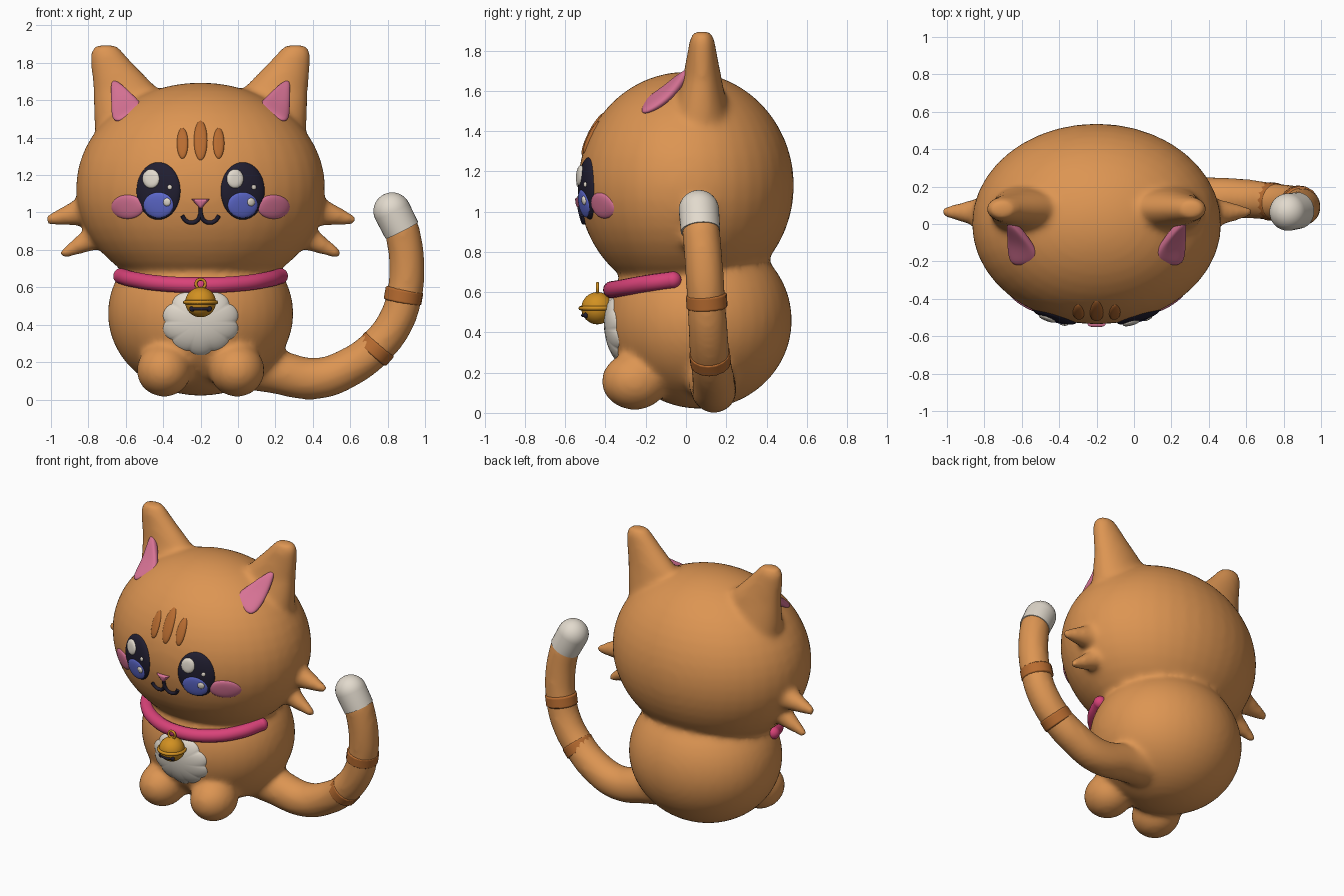
import bpy, bmesh, math
from mathutils import Vector

if "Cube" in bpy.data.objects:
    bpy.data.objects.remove(bpy.data.objects["Cube"])

CX = -0.2                       # the body's centre line; the tail fills the other side
HEAD = ((CX, 0.0, 1.13), (0.667, 0.537, 0.565))
BODY = ((CX, 0.07, 0.46), (0.497, 0.457, 0.44))


def material(name, rgb):
    m = bpy.data.materials.new(name)
    m.use_nodes = True
    m.diffuse_color = (*rgb, 1)
    bsdf = m.node_tree.nodes["Principled BSDF"]
    bsdf.inputs["Base Color"].default_value = (*rgb, 1)
    bsdf.inputs["Roughness"].default_value = 0.6
    return m


ORANGE = material("orange fur", (0.72, 0.30, 0.085))
STRIPE = material("dark orange", (0.48, 0.15, 0.03))
CREAM = material("cream white", (0.76, 0.70, 0.61))
ROSE = material("collar rose", (0.69, 0.055, 0.19))
PINK = material("soft pink", (0.68, 0.17, 0.30))
NAVY = material("dark navy", (0.015, 0.013, 0.03))
BLUE = material("iris blue", (0.11, 0.14, 0.60))
GOLD = material("bell gold", (0.64, 0.28, 0.015))


def finish(ob, name, mat):
    ob.name = ob.data.name = name
    ob.data.materials.clear()
    ob.data.materials.append(mat)
    bpy.ops.object.select_all(action="DESELECT")
    ob.select_set(True)
    bpy.context.view_layer.objects.active = ob
    bpy.ops.object.shade_smooth_by_angle(angle=math.radians(50))
    return ob


def from_bmesh(bm, name, mat):
    me = bpy.data.meshes.new(name)
    bm.to_mesh(me)
    bm.free()
    ob = bpy.data.objects.new(name, me)
    bpy.context.collection.objects.link(ob)
    return finish(ob, name, mat)


def ball(name, centre, size, mat):
    bpy.ops.mesh.primitive_uv_sphere_add(segments=40, ring_count=24, location=centre)
    ob = bpy.context.object
    ob.scale = size
    bpy.ops.object.transform_apply(location=True, rotation=True, scale=True)
    return finish(ob, name, mat)


def ring(name, centre, major, minor, mat, tilt=0):
    bpy.ops.mesh.primitive_torus_add(location=centre, rotation=(tilt, 0, 0), major_radius=major,
                                     minor_radius=minor, major_segments=32, minor_segments=8)
    return finish(bpy.context.object, name, mat)


def tube(name, points, mat):
    """Smooth tube through points of (x, y, z, radius)."""
    cu = bpy.data.curves.new(name, "CURVE")
    cu.dimensions, cu.bevel_depth, cu.bevel_resolution = "3D", 1, 6
    cu.resolution_u, cu.use_fill_caps = 8, True
    sp = cu.splines.new("BEZIER")
    sp.bezier_points.add(len(points) - 1)
    for bp, (x, y, z, r) in zip(sp.bezier_points, points):
        bp.co, bp.radius = (x, y, z), r
        bp.handle_left_type = bp.handle_right_type = "AUTO"
    ob = bpy.data.objects.new(name, cu)
    bpy.context.collection.objects.link(ob)
    bpy.ops.object.select_all(action="DESELECT")
    ob.select_set(True)
    bpy.context.view_layer.objects.active = ob
    bpy.ops.object.convert(target="MESH")
    ob = bpy.context.object
    bm = bmesh.new()
    bm.from_mesh(ob.data)
    bmesh.ops.remove_doubles(bm, verts=bm.verts, dist=0.0005)
    bm.to_mesh(ob.data)
    bm.free()
    return finish(ob, name, mat)


def loft(name, rings, mat, n=32):
    """Skin over upright elliptical rings of (x, y, z, rx, ry)."""
    bm = bmesh.new()
    loops = [[bm.verts.new((x + rx * math.cos(math.tau * i / n), y + ry * math.sin(math.tau * i / n), z))
              for i in range(n)] for x, y, z, rx, ry in rings]
    for a, b in zip(loops, loops[1:]):
        for i in range(n):
            bm.faces.new((a[i], a[(i + 1) % n], b[(i + 1) % n], b[i]))
    bm.faces.new(loops[0][::-1])
    bm.faces.new(loops[-1])
    return from_bmesh(bm, name, mat)


def front_y(shell, x, z):
    (cx, cy, cz), (rx, ry, rz) = shell
    return cy - ry * math.sqrt(max(0.02, 1 - ((x - cx) / rx) ** 2 - ((z - cz) / rz) ** 2))


def patch(name, shell, x, z, rx, rz, mat, off=-0.005, lift=0.015, shape=lambda a: 1, n=64, rows=8):
    """Thin domed plate lying on the front of an ellipsoid."""
    bm = bmesh.new()

    def vert(t, a):
        px, pz = x + rx * t * shape(a) * math.cos(a), z + rz * t * shape(a) * math.sin(a)
        return bm.verts.new((px, front_y(shell, px, pz) - off - lift * math.sqrt(1 - t ** 4), pz))
    mid = vert(0, 0)
    loops = [[vert(math.sin(math.pi / 2 * k / rows), math.tau * i / n) for i in range(n)]
             for k in range(1, rows + 1)]
    for i in range(n):
        j = (i + 1) % n
        bm.faces.new((mid, loops[0][i], loops[0][j]))
        for a, b in zip(loops, loops[1:]):
            bm.faces.new((a[i], b[i], b[j], a[j]))
    return from_bmesh(bm, name, mat)


# Fur: head, body, feet, ears, cheek tufts and tail blended into one skin
parts = [ball("head", *HEAD, ORANGE), ball("body", *BODY, ORANGE)]
parts.append(tube("tail", [(0, .12, .2, .14), (.2, .13, .15, .12), (.42, .14, .112, .112), (.6, .135, .175, .106),
                           (.735, .12, .275, .101), (.84, .11, .41, .099), (.89, .1, .56, .097),
                           (.903, .09, .72, .097), (.878, .075, .9, .096), (.86, .07, .96, .09)], ORANGE))
for s in (-1, 1):
    parts.append(ball("foot", (CX + s * 0.195, -0.255, 0.157), (0.148, 0.165, 0.143), ORANGE))
    parts.append(loft("ear", [(CX + s * dx, y, z, rx, ry) for dx, y, z, rx, ry in (
        (.33, .06, 1.3, .22, .19), (.365, .07, 1.5, .205, .14), (.40, .08, 1.66, .175, .098),
        (.465, .08, 1.78, .122, .075), (.50, .08, 1.85, .092, .064), (.508, .08, 1.895, .06, .045))], ORANGE))
    for base, tip in (((.57, .06, 1.02), (.83, .065, .957)), ((.47, .04, .92), (.75, .045, .77))):
        a, b = (Vector((CX + s * p[0], p[1], p[2])) for p in (base, tip))
        bpy.ops.mesh.primitive_cone_add(vertices=24, radius1=0.095, radius2=0.024, depth=(b - a).length,
                                        location=(a + b) / 2, rotation=(b - a).to_track_quat("Z", "Y").to_euler())
        parts.append(finish(bpy.context.object, "tuft", ORANGE))
bpy.ops.object.select_all(action="DESELECT")
for p in parts:
    p.select_set(True)
bpy.context.view_layer.objects.active = parts[0]
bpy.ops.object.join()
fur = finish(bpy.context.object, "fur_body", ORANGE)
remesh = fur.modifiers.new("blend", "REMESH")
remesh.mode, remesh.voxel_size, remesh.use_smooth_shade = "VOXEL", 0.017, True
smooth = fur.modifiers.new("soften", "SMOOTH")
smooth.factor, smooth.iterations = 0.5, 16

# Tail tip and bands
tip = loft("tail_tip", [(0, 0, 0, .085, .085), (0, 0, 0, .098, .098)] + [
    (0, 0, .115 + .1 * math.sin(a), .1 * math.cos(a), .1 * math.cos(a))
    for a in (math.pi / 2 * k / 10 * 0.995 for k in range(11))], CREAM)
tip.location, tip.rotation_euler = (0.876, 0.072, 0.905), (math.radians(4), math.radians(-27), 0)
for name, c, d in (("upper_tail_band", (.885, .103, .555), (.18, -.06, .98)),
                   ("lower_tail_band", (.737, .12, .272), (.66, -.07, .75))):
    c, d = Vector(c), Vector(d).normalized()
    tube(name, [(*(c + d * h), r) for h, r in ((-.037, .094), (-.03, .102), (.03, .102), (.037, .094))], STRIPE)

# Inner ears: curved pads running from the forehead onto the ears
for s, side in ((-1, "right"), (1, "left")):
    bm = bmesh.new()
    rows = [[bm.verts.new((CX + s * dx, y, z)) for dx, y, z in row] for row in (
        ((.30, -.21, 1.575), (.38, -.235, 1.53), (.485, -.245, 1.49)),
        ((.345, -.13, 1.625), (.41, -.11, 1.595), (.487, -.09, 1.57)),
        ((.435, -.03, 1.70), (.46, -.01, 1.72), (.49, .005, 1.735)))]
    for lo, hi in zip(rows, rows[1:]):
        for i in (0, 1):
            f = (lo[i], lo[i + 1], hi[i + 1], hi[i])
            bm.faces.new(f if s > 0 else f[::-1])
    pad = from_bmesh(bm, side + "_inner_ear", PINK)
    solid = pad.modifiers.new("thickness", "SOLIDIFY")
    solid.thickness, solid.offset = 0.05, -1
    pad.modifiers.new("round", "SUBSURF").levels = 3
    pad.modifiers["round"].render_levels = 3

# Face
for s, side in ((-1, "right"), (1, "left")):
    ex = CX + s * 0.225
    patch(side + "_eye", HEAD, ex, 1.115, .118, .155, NAVY, -.006, .022)
    patch(side + "_iris", HEAD, ex, 1.04, .079, .069, BLUE, .013, .01)
    patch(side + "_eye_shine", HEAD, ex - .04, 1.18, .045, .051, CREAM, .013, .015)
    patch(side + "_eye_sparkle", HEAD, ex + .06, 1.135, .013, .014, CREAM, .012, .01, n=24, rows=4)
    patch(side + "_iris_shine", HEAD, ex + .045, 1.055, .021, .023, CREAM, .018, .012, n=24, rows=4)
    patch(side + "_cheek", HEAD, CX + s * .39, 1.03, .087, .064, PINK, -.004, .015)
    patch(side + "_forehead_stripe", HEAD, CX + s * .097, 1.37, .03, .083, STRIPE)
    tube(side + "_mouth_curve", [(CX + s * dx, front_y(HEAD, CX + dx, z) - .002, z, .011) for dx, z in (
        (0, 1.025), (.003, .985), (.02, .956), (.05, .946), (.08, .957), (.098, .983))], NAVY)
patch("middle_forehead_stripe", HEAD, CX, 1.385, .036, .107, STRIPE)
patch("nose", HEAD, CX, 1.053, .056, .036, PINK, 0, .018,
      lambda a: .5 / math.cos((a + math.pi / 2) % (math.tau / 3) - math.pi / 3), n=60)

# Chest fluff with a scalloped rim
patch("chest_fluff", BODY, CX, .415, .21, .182, CREAM, -.012, .034,
      lambda a: .91 + .09 * abs(math.sin(5 * a)) ** .7, n=120)

# Collar
half = [(.425, -.065, .66, .042), (.36, -.20, .642, .042), (.21, -.32, .62, .042)]
tube("collar", [(CX - x, y, z, r) for x, y, z, r in half] + [(CX, -.37, .612, .042)]
     + [(CX + x, y, z, r) for x, y, z, r in half[::-1]], ROSE)
for s, side in ((-1, "right"), (1, "left")):
    ball(side + "_collar_end", (CX + s * .425, -.065, .66), (.042, .042, .042), ROSE)

# Bell
BELL = ((CX, -.44, .52), (.082, .08, .08))
ball("bell", *BELL, GOLD)
ring("bell_band", BELL[0], .083, .011, GOLD)
ring("bell_loop", (CX, -.44, .618), .025, .008, GOLD, math.pi / 2)
tube("bell_slot", [(CX + dx, front_y(BELL, CX + dx, .485), .485, .009) for dx in (-.045, 0, .045)], NAVY)
for s, side in ((-1, "right"), (1, "left")):
    ball(side + "_bell_hole", (CX + s * .045, front_y(BELL, CX + .045, .485), .485), (.015, .01, .015), NAVY)
